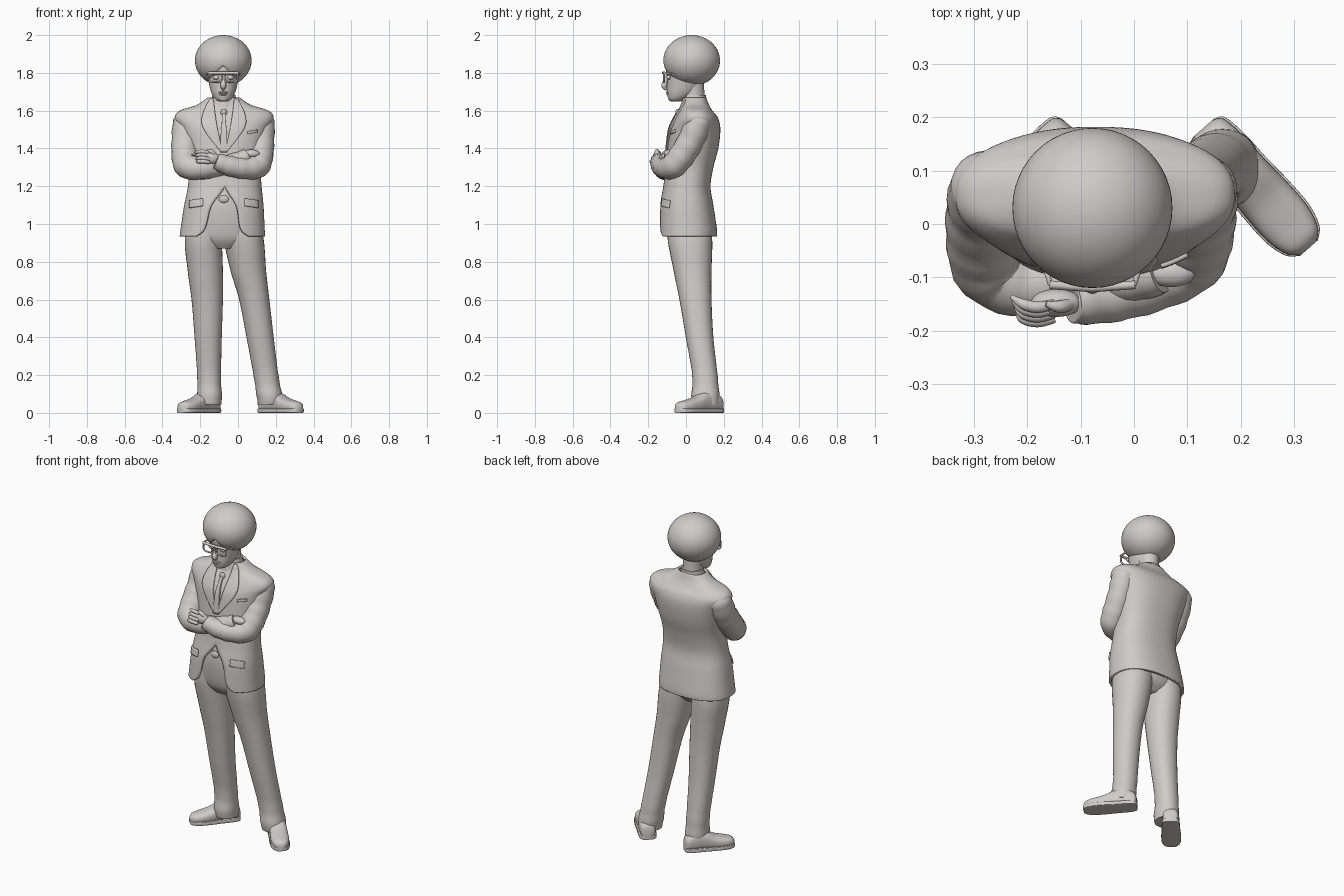
import bpy, bmesh, math
from mathutils import Vector

cube = bpy.data.objects.get("Cube")
if cube:
    bpy.data.objects.remove(cube, do_unlink=True)

clay = bpy.data.materials.new("warm_grey")
clay.use_nodes = True
GREY = (0.62, 0.60, 0.58, 1)
clay.diffuse_color = GREY
for node in clay.node_tree.nodes:
    if node.type == 'BSDF_PRINCIPLED':
        node.inputs["Base Color"].default_value = GREY

MID = -0.075  # centre line of the body
X, Y, Z = Vector((1, 0, 0)), Vector((0, 1, 0)), Vector((0, 0, 1))


def link(name, data):
    obj = bpy.data.objects.new(name, data)
    bpy.context.collection.objects.link(obj)
    data.materials.append(clay)
    return obj


def finish(name, bm, thickness=0.0, offset=-1, fix=True):
    bmesh.ops.remove_doubles(bm, verts=bm.verts, dist=0.0001)
    if fix:
        bmesh.ops.recalc_face_normals(bm, faces=bm.faces)
    mesh = bpy.data.meshes.new(name)
    bm.to_mesh(mesh)
    bm.free()
    mesh.shade_smooth()
    mesh.set_sharp_from_angle(angle=math.radians(50))
    obj = link(name, mesh)
    if thickness:
        mod = obj.modifiers.new("thickness", 'SOLIDIFY')
        mod.thickness, mod.offset = thickness, offset
    return obj


def smooth(rows, k=5):
    """Catmull-Rom interpolation of tuples."""
    out = []
    for i in range(len(rows) - 1):
        a, b = rows[max(i - 1, 0)], rows[i]
        c, d = rows[i + 1], rows[min(i + 2, len(rows) - 1)]
        for s in range(k):
            t = s / k
            out.append(tuple(
                q + 0.5 * t * (r - p + t * (2*p - 5*q + 4*r - w + t * (3*(q - r) + w - p)))
                for p, q, r, w in zip(a, b, c, d)))
    return out + [tuple(rows[-1])]


def ring(c, u, v, ru, rv, p=2.0, n=32, gap=0.0):
    pts = []
    for j in range(n + 1):
        a = gap + (2 * math.pi - 2 * gap) * j / n
        s, k = math.sin(a), -math.cos(a)
        pts.append(c + u * math.copysign(abs(s) ** (2 / p), s) * ru
                   + v * math.copysign(abs(k) ** (2 / p), k) * rv)
    return pts


def loft(name, rings, cap=True, **kw):
    bm = bmesh.new()
    grid = [[bm.verts.new(p) for p in r] for r in rings]
    for a, b in zip(grid, grid[1:]):
        for j in range(len(a) - 1):
            bm.faces.new((a[j], a[j + 1], b[j + 1], b[j]))
    if cap:
        bm.faces.new(grid[0][:-1])
        bm.faces.new(grid[-1][:-1])
    return finish(name, bm, fix=cap, **kw)


def stack(name, rows, p=2.0):
    """Horizontal rings: x, y, z, half width, half depth."""
    return loft(name, [ring(Vector(r[:3]), X, Y, r[3], r[4], p) for r in rows])


def tube(name, rows, folds=0.0, n=24):
    """Round limb along a path: x, y, z, radius."""
    rows = smooth(rows)
    pts = [Vector(r[:3]) for r in rows]
    rings, u = [], None
    for i, c in enumerate(pts):
        t = (pts[min(i + 1, len(pts) - 1)] - pts[max(i - 1, 0)]).normalized()
        u = t.orthogonal() if u is None else u - t * u.dot(t)
        u.normalize()
        r = rows[i][3] * (1 + folds * math.sin(i * 1.7))
        rings.append(ring(c, u, t.cross(u), r, r, n=n))
    return loft(name, rings)


def ball(name, loc, size, shape=None):
    bm = bmesh.new()
    bmesh.ops.create_uvsphere(bm, u_segments=48, v_segments=32, radius=1)
    for v in bm.verts:
        v.co = Vector(loc) + Vector(a * b for a, b in zip(v.co, size))
        if shape:
            shape(v.co)
    return finish(name, bm)


def wire(name, pts, radius, cyclic=False):
    curve = bpy.data.curves.new(name, 'CURVE')
    curve.dimensions = '3D'
    curve.bevel_depth, curve.bevel_resolution = radius, 3
    curve.use_fill_caps = True
    spline = curve.splines.new('POLY')
    spline.points.add(len(pts) - 1)
    for sp, p in zip(spline.points, pts):
        sp.co = (*p, 1)
    spline.use_cyclic_u = cyclic
    return link(name, curve)


# Jacket body: x, y, z, half width, half depth, half opening at the front
JP = 2.4
jacket_rows = smooth([
    (-.083, .010, .935, .226, .155, .14), (-.082, .010, .96, .224, .155, .105),
    (-.08, .008, 1.0, .22, .152, .088), (-.075, .003, 1.1, .21, .142, .065),
    (-.07, .005, 1.2, .195, .125, 0), (-.07, .018, 1.3, .19, .127, 0),
    (-.07, .036, 1.4, .205, .135, 0), (-.072, .048, 1.5, .232, .134, 0),
    (-.073, .055, 1.56, .262, .115, 0), (-.073, .052, 1.6, .235, .088, 0),
    (-.075, .05, 1.63, .145, .072, 0), (-.075, .045, 1.67, .084, .062, 0)], 6)
loft("jacket", [ring(Vector(r[:3]), X, Y, r[3], r[4], JP, 72,
                     math.asin((max(r[5], 0) / r[3]) ** (JP / 2)))
                for r in jacket_rows], cap=False, thickness=0.014)


def front_y(x, z):
    """Front surface of the jacket."""
    for a, b in zip(jacket_rows, jacket_rows[1:]):
        if z <= b[2]:
            break
    t = min(max((z - a[2]) / (b[2] - a[2]), 0), 1)
    cx, cy, _, rx, ry, _ = (p + (q - p) * t for p, q in zip(a, b))
    d = min(abs((x - cx) / rx), 0.99)
    return cy - ry * (1 - d ** JP) ** (1 / JP)


def patch(name, inner, outer, side=1, lift=0.003, cols=8):
    """Cloth piece lying on the jacket, between two edges (offset, height)."""
    bm = bmesh.new()
    grid = []
    for a, b in zip(smooth(inner), smooth(outer)):
        row = []
        for i in range(cols + 1):
            dx, z = (p + (q - p) * i / cols for p, q in zip(a, b))
            x = MID + side * dx
            row.append(bm.verts.new((x, front_y(x, z) - lift, z)))
        grid.append(row)
    for a, b in zip(grid, grid[1:]):
        for j in range(cols):
            bm.faces.new((a[j], a[j + 1], b[j + 1], b[j]))
    finish(name, bm, thickness=0.01, offset=0)


# Lapels, pocket flaps, tie
for label, s in (("right", -1), ("left", 1)):
    patch(label + "_lapel", [(.055, 1.665), (.045, 1.58), (.028, 1.48), (.004, 1.38)],
          [(.075, 1.66), (.115, 1.57), (.105, 1.50), (.015, 1.38)], s)
    patch(label + "_pocket_flap", [(.11, 1.135), (.11, 1.095)],
          [(.18, 1.125), (.18, 1.085)], s)
patch("breast_pocket", [(.125, 1.49), (.125, 1.475)], [(.175, 1.5), (.175, 1.485)])
patch("tie", [(-.012, 1.6), (-.009, 1.56), (-.016, 1.48), (-.018, 1.38)],
      [(.012, 1.6), (.009, 1.56), (.016, 1.48), (.018, 1.38)], lift=0.005)
ball("tie_knot", (MID, front_y(MID, 1.59) - .002, 1.59), (.017, .012, .02))

# Trousers and belt
stack("hips", smooth([(-.075, .01, .87, .09, .07), (-.075, .015, .92, .175, .11),
                      (-.075, .01, 1.0, .19, .122), (-.075, .005, 1.1, .185, .122),
                      (-.072, .008, 1.2, .172, .108), (-.07, .015, 1.3, .165, .105)]), 2.3)
stack("belt", [(-.073, .006, z, .18, .125 - .06 * (z - 1.1)) for z in (1.115, 1.125, 1.14, 1.15)], 2.3)
ball("belt_buckle", (MID, -.118, 1.132), (.026, .01, .02))


def leg(name, rows):
    wavy = []
    for x, y, z, rx, ry in smooth(rows, 7):
        f = 1 + 0.025 * math.sin(z * 75) * max(0, 1 - z / 0.35)
        wavy.append((x, y, z, rx * f, ry * f))
    stack(name, wavy, 2.15)


leg("right_trouser_leg", [
    (-.15, .01, 1.08, .09, .1), (-.182, .02, .93, .099, .118), (-.173, .035, .75, .093, .1),
    (-.163, .05, .6, .083, .085), (-.158, .072, .4, .072, .073), (-.153, .1, .2, .063, .067),
    (-.15, .102, .08, .065, .074), (-.15, .104, .045, .064, .07)])
leg("left_trouser_leg", [
    (0, .01, 1.08, .09, .1), (.028, .02, .93, .106, .118), (.055, .035, .75, .094, .1),
    (.086, .05, .6, .08, .085), (.117, .072, .4, .072, .073), (.148, .1, .2, .066, .067),
    (.168, .104, .08, .068, .074), (.17, .108, .045, .066, .07)])


# Shoes: position along the foot, half width, height
SHOE = smooth([(0, .022, .055), (.04, .04, .085), (.2, .047, .11), (.4, .048, .108),
               (.6, .051, .08), (.8, .05, .064), (.94, .038, .054), (1, .018, .038)])


def shoe(side, heel, toe):
    heel, toe = Vector((*heel, 0)), Vector((*toe, 0))
    across = (toe - heel).normalized().cross(Z)
    upper, sole = [], []
    for s, w, h in SHOE:
        c = heel.lerp(toe, s)
        upper.append(ring(c + Z * (h / 2 + .003), across, Z, w, h / 2, 2.6))
        sole.append(ring(c + Z * .012, across, Z, w + .004, .012, 8))
    loft(side + "_shoe", upper)
    loft(side + "_sole", sole)


shoe("right", (-.115, .18), (-.302, -.035))
shoe("left", (.13, .18), (.328, -.045))

# Crossed arms
tube("right_sleeve", [
    (-.265, .08, 1.59, .035), (-.272, .07, 1.545, .07), (-.278, .03, 1.45, .073),
    (-.28, -.03, 1.365, .072), (-.268, -.085, 1.307, .068), (-.2, -.115, 1.295, .06),
    (-.1, -.1, 1.305, .052), (0, -.1, 1.335, .046), (.05, -.09, 1.36, .04)], 0.025)
tube("left_sleeve", [
    (.12, .08, 1.59, .035), (.124, .065, 1.545, .068), (.122, .03, 1.45, .07),
    (.118, -.02, 1.365, .069), (.102, -.067, 1.308, .066), (.04, -.105, 1.296, .058),
    (-.04, -.13, 1.306, .054), (-.105, -.143, 1.328, .046), (-.118, -.145, 1.333, .038)], 0.025)
ball("left_hand", (-.145, -.148, 1.348), (.048, .026, .032))
ball("right_hand", (.07, -.092, 1.372), (.045, .026, .022))
for i in range(4):
    h = 1.382 - i * .017
    y = -.14 - i * .009
    tube("left_finger", [(-.15, y - .01, h - .006, .009), (-.18, y - .016, h, .011),
                         (-.208, y - .01, h, .01), (-.23 + i * .004, y + .004, h - .004, .004)], n=12)
tube("left_thumb", [(-.12, -.15, 1.365, .011), (-.14, -.155, 1.383, .012),
                    (-.165, -.15, 1.392, .005)], n=12)

# Neck, collar and head
stack("neck", smooth([(MID, .05, 1.56, .065, .065), (MID, .042, 1.64, .058, .06),
                      (MID, .035, 1.7, .056, .062), (MID, .03, 1.78, .06, .065)]))
stack("shirt_collar", [(MID, .043, 1.6, .08, .075), (MID, .043, 1.65, .068, .066),
                       (MID, .045, 1.682, .061, .06)])
HX = -.078
stack("face", smooth([
    (HX, -.055, 1.648, .02, .02), (HX, -.046, 1.66, .042, .046), (HX, -.025, 1.69, .061, .075),
    (HX, -.01, 1.73, .073, .09), (HX, 0, 1.78, .082, .1), (HX, -.004, 1.83, .084, .104),
    (HX, 0, 1.88, .07, .09)]), 2.1)


def hairline(co):
    edge = 1.845 - 0.9 * abs(co.x - HX) - 0.6 * (co.y + .12)
    co.z = max(co.z, edge)


ball("hair", (HX, .03, 1.865), (.15, .15, .135), hairline)
tube("nose", [(HX, -.095, 1.79, .008), (HX, -.108, 1.76, .011), (HX, -.115, 1.733, .016),
              (HX, -.108, 1.718, .01), (HX, -.095, 1.712, .005)], n=16)
ball("upper_lip", (HX, -.096, 1.696), (.025, .01, .006))
ball("lower_lip", (HX, -.094, 1.686), (.02, .01, .006))
ball("chin", (HX, -.078, 1.664), (.024, .016, .014))

# Glasses and eyes
for label, s in (("right", -1), ("left", 1)):
    ball(label + "_eye", (HX + s * .038, -.092, 1.776), (.018, .012, .012))
    rim = ring(Vector((HX + s * .042, -.116, 1.776)), X, Z, .034, .024, 3.5)[:-1]
    wire(label + "_rim", rim, .005, True)
    wire(label + "_temple", [(HX + s * .078, -.114, 1.795), (HX + s * .086, -.09, 1.795),
                             (HX + s * .09, .03, 1.785)], .005)
wire("brow_bar", [(HX - .08, -.114, 1.799), (HX, -.12, 1.8), (HX + .08, -.114, 1.799)], .008)
